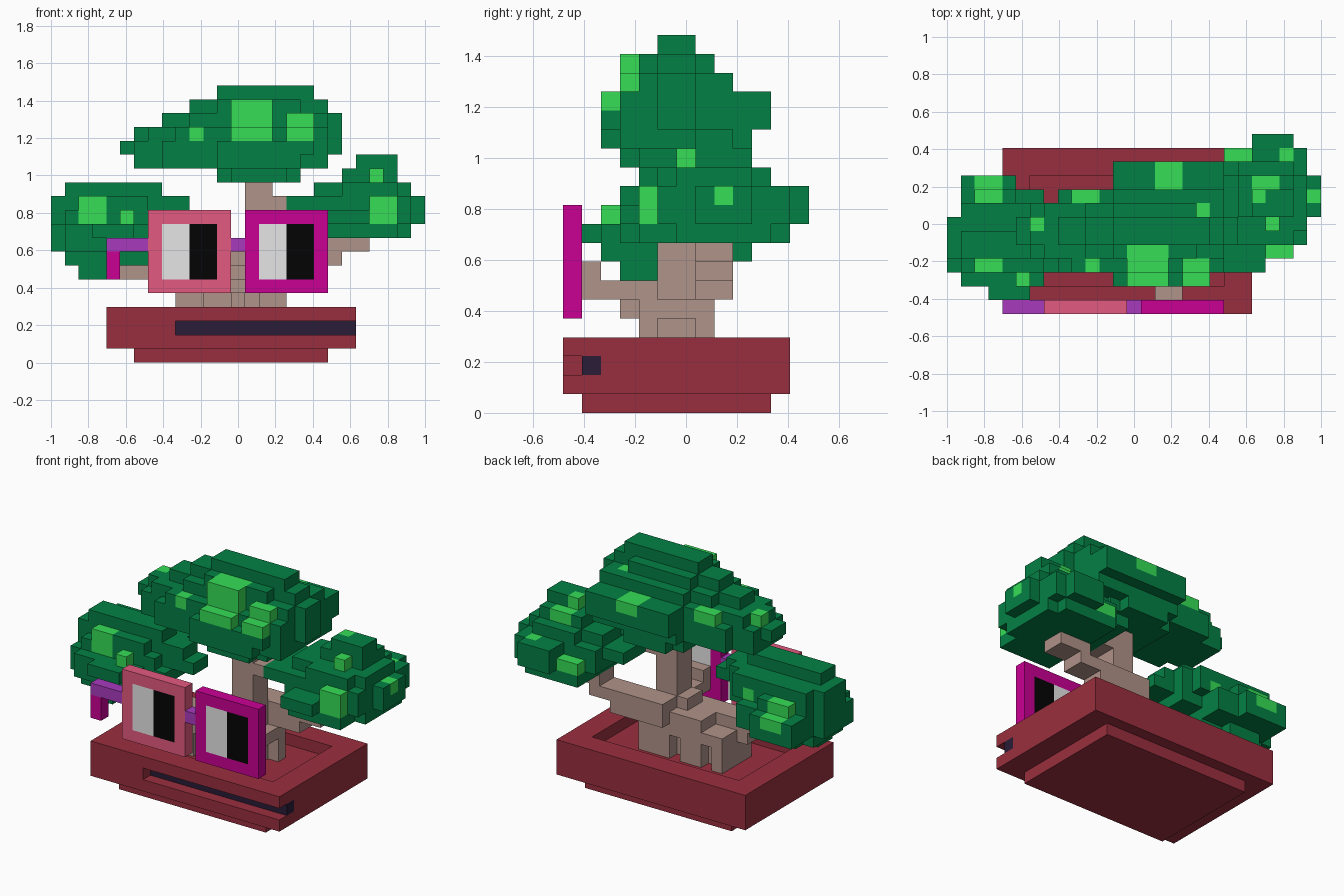
import bpy
import bmesh
from mathutils import Vector

if "Cube" in bpy.data.objects:
    bpy.data.objects.remove(bpy.data.objects["Cube"], do_unlink=True)

UNIT = 2 / 27                                  # edge of one block
ORIGIN = Vector((-1, -6.5 * UNIT, 0))


def linear(v):
    v /= 255
    return v / 12.92 if v < 0.04045 else ((v + 0.055) / 1.055) ** 2.4


def material(name, r, g, b):
    mat = bpy.data.materials.new(name)
    mat.use_nodes = True
    colour = (linear(r), linear(g), linear(b), 1)
    mat.diffuse_color = colour
    bsdf = next(n for n in mat.node_tree.nodes if n.type == "BSDF_PRINCIPLED")
    bsdf.inputs["Base Color"].default_value = colour
    return mat


LEAF = material("leaf_green", 3, 128, 69)
LIGHT_LEAF = material("light_leaf_green", 54, 222, 87)
CLAY = material("clay_red", 154, 47, 62)
BARK = material("bark_taupe", 176, 147, 137)
PINK = material("frame_pink", 228, 90, 128)
MAGENTA = material("frame_magenta", 202, 0, 148)
PURPLE = material("frame_purple", 168, 58, 190)
SLOT = material("slot_dark", 41, 28, 54)
WHITE = material("lens_white", 230, 230, 230)
BLACK = material("lens_black", 4, 4, 4)


def block(cells, x0, x1, y0, y1, z0, z1, mat):
    """Fill a box of blocks with one material; None carves it away."""
    for x in range(x0, x1):
        for y in range(y0, y1):
            for z in range(z0, z1):
                if mat is None:
                    cells.pop((x, y, z), None)
                else:
                    cells[x, y, z] = mat


def build(name, cells):
    """Make a mesh from the outer faces of the blocks and merge flat areas."""
    mats = list(dict.fromkeys(cells.values()))
    bm = bmesh.new()
    verts = {}
    for cell, mat in cells.items():
        for axis in range(3):
            for side in (0, 1):
                near = list(cell)
                near[axis] += 2 * side - 1
                if tuple(near) in cells:
                    continue
                ring = []
                for a, b in ((0, 0), (1, 0), (1, 1), (0, 1)):
                    p = list(cell)
                    p[axis] += side
                    p[(axis + 1) % 3] += a
                    p[(axis + 2) % 3] += b
                    p = tuple(p)
                    if p not in verts:
                        verts[p] = bm.verts.new(ORIGIN + Vector(p) * UNIT)
                    ring.append(verts[p])
                face = bm.faces.new(ring if side else ring[::-1])
                face.material_index = mats.index(mat)
    bmesh.ops.dissolve_limit(bm, angle_limit=0.01, verts=bm.verts[:],
                             edges=bm.edges[:], delimit={"MATERIAL"})
    mesh = bpy.data.meshes.new(name)
    bm.to_mesh(mesh)
    bm.free()
    for mat in mats:
        mesh.materials.append(mat)
    obj = bpy.data.objects.new(name, mesh)
    bpy.context.collection.objects.link(obj)


def crown(name, layers, patches):
    """Foliage: stacked outlines by height, then lighter leaf patches."""
    cells = {}
    for z, outlines in layers.items():
        for outline in outlines:
            block(cells, *outline, z, z + 1, LEAF)
    for patch in patches:
        block(cells, *patch, LIGHT_LEAF)
    build(name, cells)


# Planter with a sunken top and a slot along the front
pot = {}
block(pot, 6, 20, 1, 11, 0, 1, CLAY)
block(pot, 4, 22, 0, 12, 1, 4, CLAY)
block(pot, 6, 20, 2, 10, 3, 4, None)
block(pot, 9, 22, 0, 1, 2, 3, None)
block(pot, 9, 22, 1, 2, 2, 3, SLOT)
build("planter", pot)

# Trunk, roots and branches
trunk = {}
block(trunk, 9, 17, 4, 8, 3, 6, BARK)
for groove in (                                # gaps between the roots
    (16, 17, 5, 7, 3, 5), (13, 14, 7, 8, 3, 5), (10, 11, 7, 8, 3, 5),
    (11, 13, 4, 5, 3, 5), (14, 15, 4, 5, 3, 5),
):
    block(trunk, *groove, None)
for part in (
    (12, 15, 3, 5, 5, 6), (11, 16, 4, 8, 6, 7), (13, 16, 5, 7, 7, 8),  # trunk
    (14, 16, 5, 7, 8, 13), (16, 17, 5, 7, 11, 12),
    (14, 19, 7, 9, 6, 7), (14, 21, 7, 9, 7, 8), (20, 23, 7, 9, 8, 9),  # left
    (8, 11, 4, 6, 5, 7), (5, 8, 4, 6, 6, 7),                           # right
    (15, 17, 1, 5, 6, 7), (15, 17, 1, 2, 7, 8),                        # front
):
    block(trunk, *part, BARK)
build("trunk", trunk)

# Spectacles: two square rims with split lenses, bridge and folded arm
glasses = {}
for x, rim in ((7, PINK), (14, MAGENTA)):
    block(glasses, x, x + 6, 0, 1, 5, 11, rim)
    block(glasses, x + 1, x + 3, 0, 1, 6, 10, WHITE)
    block(glasses, x + 3, x + 5, 0, 1, 6, 10, BLACK)
block(glasses, 13, 14, 0, 1, 8, 9, PURPLE)
block(glasses, 4, 7, 0, 1, 8, 9, PURPLE)
block(glasses, 4, 5, 0, 1, 6, 8, MAGENTA)
build("spectacles", glasses)

# Foliage
crown("top_foliage", {
    13: [(12, 18, 4, 9), (13, 17, 3, 10)],
    14: [(6, 20, 4, 8), (8, 20, 3, 9), (12, 20, 3, 10), (12, 18, 2, 10)],
    15: [(5, 21, 5, 7), (6, 20, 4, 8), (8, 20, 3, 9), (12, 20, 3, 11),
         (12, 19, 2, 11)],
    16: [(6, 21, 5, 7), (7, 20, 4, 8), (9, 20, 3, 9), (12, 20, 3, 11)],
    17: [(8, 21, 5, 7), (10, 20, 4, 8), (12, 20, 4, 9)],
    18: [(10, 20, 5, 7), (12, 18, 4, 8)],
    19: [(12, 19, 5, 7)],
}, [
    (13, 16, 3, 5, 16, 19), (13, 16, 2, 3, 16, 17), (17, 19, 3, 4, 16, 18),
    (17, 19, 2, 3, 16, 17), (10, 11, 3, 4, 16, 17), (15, 17, 9, 11, 16, 17),
    (9, 11, 8, 9, 16, 17), (18, 19, 7, 8, 17, 18), (6, 7, 6, 7, 16, 17),
])

crown("left_foliage", {
    9: [(20, 26, 6, 11), (20, 25, 4, 12)],
    10: [(19, 27, 7, 10), (19, 26, 5, 11), (20, 26, 5, 12), (20, 23, 3, 12),
         (22, 25, 4, 13)],
    11: [(17, 20, 5, 10), (19, 27, 7, 10), (19, 26, 5, 11), (22, 26, 5, 12),
         (22, 25, 5, 13)],
    12: [(19, 26, 6, 10), (21, 25, 5, 11)],
    13: [(21, 25, 7, 10)],
    14: [(22, 25, 7, 9)],
}, [
    (23, 25, 4, 5, 10, 12), (23, 24, 6, 7, 13, 14), (26, 27, 8, 9, 11, 12),
    (20, 22, 11, 12, 10, 11), (24, 25, 11, 12, 11, 12), (22, 24, 9, 10, 13, 14),
    (22, 23, 8, 9, 14, 15),
])

crown("right_foliage", {
    6: [(2, 4, 3, 5)],
    7: [(1, 7, 3, 7), (2, 5, 3, 8)],
    8: [(0, 7, 3, 7), (1, 7, 2, 9), (1, 5, 3, 10)],
    9: [(0, 9, 3, 7), (1, 7, 2, 9), (1, 5, 3, 10), (3, 6, 1, 9)],
    10: [(0, 11, 4, 6), (0, 9, 4, 7), (1, 8, 3, 8), (2, 5, 3, 9)],
    11: [(0, 10, 4, 6), (0, 9, 4, 7), (1, 8, 4, 8), (2, 7, 3, 7)],
    12: [(1, 8, 4, 6)],
}, [
    (2, 4, 3, 4, 10, 12), (5, 6, 2, 3, 10, 11), (2, 4, 8, 9, 10, 11),
    (2, 4, 9, 10, 9, 10), (6, 7, 7, 8, 10, 11),
])
